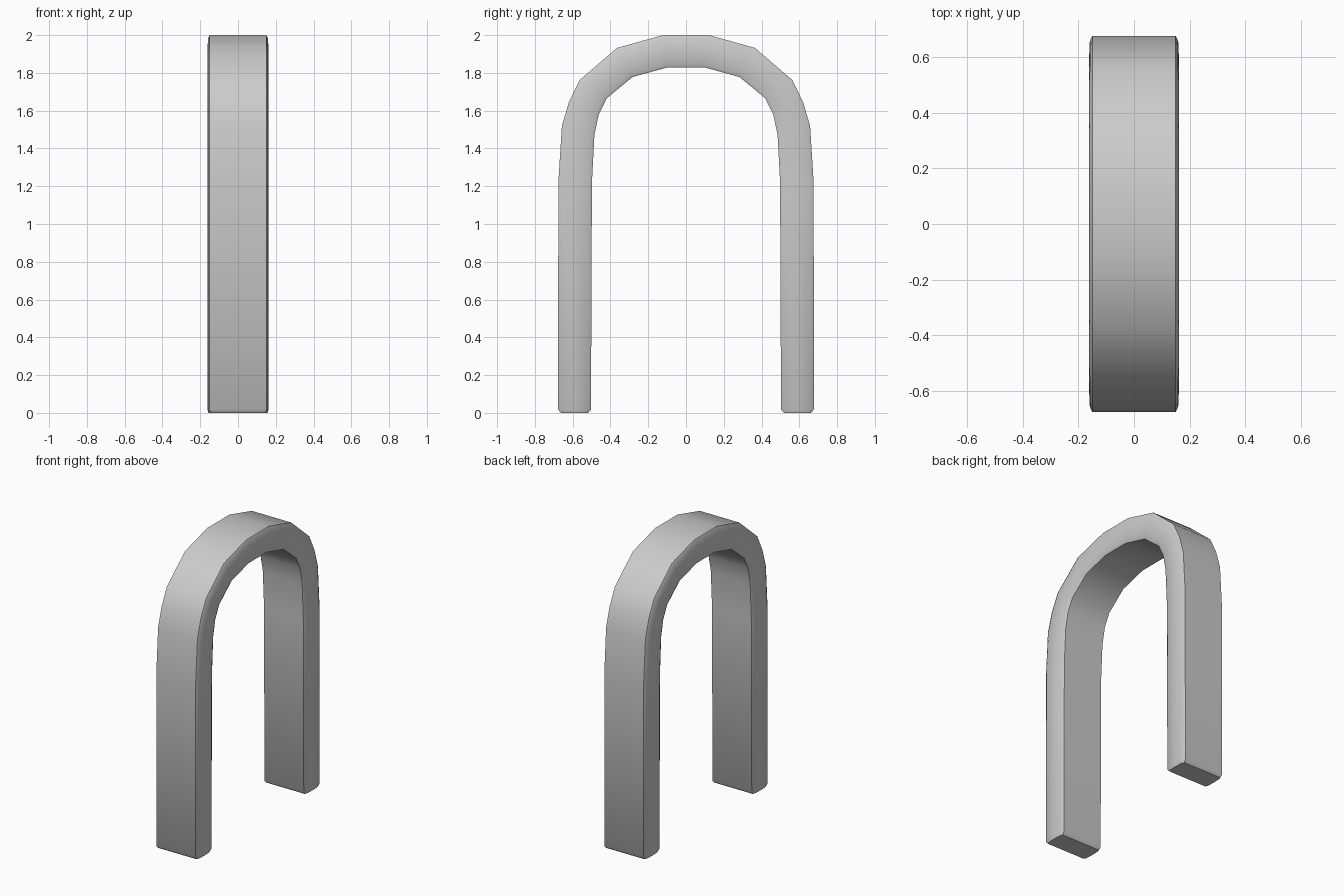
import bpy, bmesh, math
from mathutils import Vector

if "Cube" in bpy.data.objects:
    bpy.data.objects.remove(bpy.data.objects["Cube"])

# Half of the arch profile: (outer y, outer z, inner y, inner z), foot to crown
half = [
    (0.677, 0.018, 0.503, 0.018),
    (0.676, 1.22, 0.498, 1.22),
    (0.657, 1.52, 0.485, 1.47),
    (0.620, 1.645, 0.462, 1.58),
    (0.563, 1.762, 0.420, 1.665),
    (0.366, 1.932, 0.283, 1.778),
    (0.122, 2.0, 0.098, 1.829),
]
stations = half + [(-a, b, -c, d) for a, b, c, d in reversed(half)]

# Cross-section: x and distance (0 outer, 1 inner) with softened corners
W, C, B = 0.162, 0.012, 0.1
section = [(-W + C, 0), (W - C, 0), (W - 0.003, B), (W, 0.5), (W - 0.003, 1 - B),
           (W - C, 1), (-W + C, 1), (-W + 0.003, 1 - B), (-W, 0.5), (-W + 0.003, B)]

bm = bmesh.new()


def ring(station, inset=0.0, z=None):
    oy, oz, iy, iz = station
    o, i = Vector((0, oy, oz)), Vector((0, iy, iz))
    verts = []
    for x, t in section:
        p = o.lerp(i, 0.5 + (t - 0.5) * (1 - inset * 5))
        p.x = x * (1 - inset)
        if z is not None:
            p.z = z
        verts.append(bm.verts.new(p))
    return verts


# Rings along the arch, with a small chamfered foot at both ends
rings = [ring(half[0], 0.035, 0.0)]
rings += [ring(s) for s in stations]
rings.append(ring(stations[-1], 0.035, 0.0))
n = len(section)
for a, b in zip(rings, rings[1:]):
    for k in range(n):
        bm.faces.new((a[k], a[(k + 1) % n], b[(k + 1) % n], b[k]))
bm.faces.new(rings[0])
bm.faces.new(rings[-1])
bmesh.ops.recalc_face_normals(bm, faces=bm.faces)

mesh = bpy.data.meshes.new("arch_bar")
bm.to_mesh(mesh)
bm.free()
obj = bpy.data.objects.new("arch_bar", mesh)
bpy.context.collection.objects.link(obj)

# Smooth shading with crisp foot edges
bpy.context.view_layer.objects.active = obj
obj.select_set(True)
bpy.ops.object.shade_smooth_by_angle(angle=math.radians(48))
